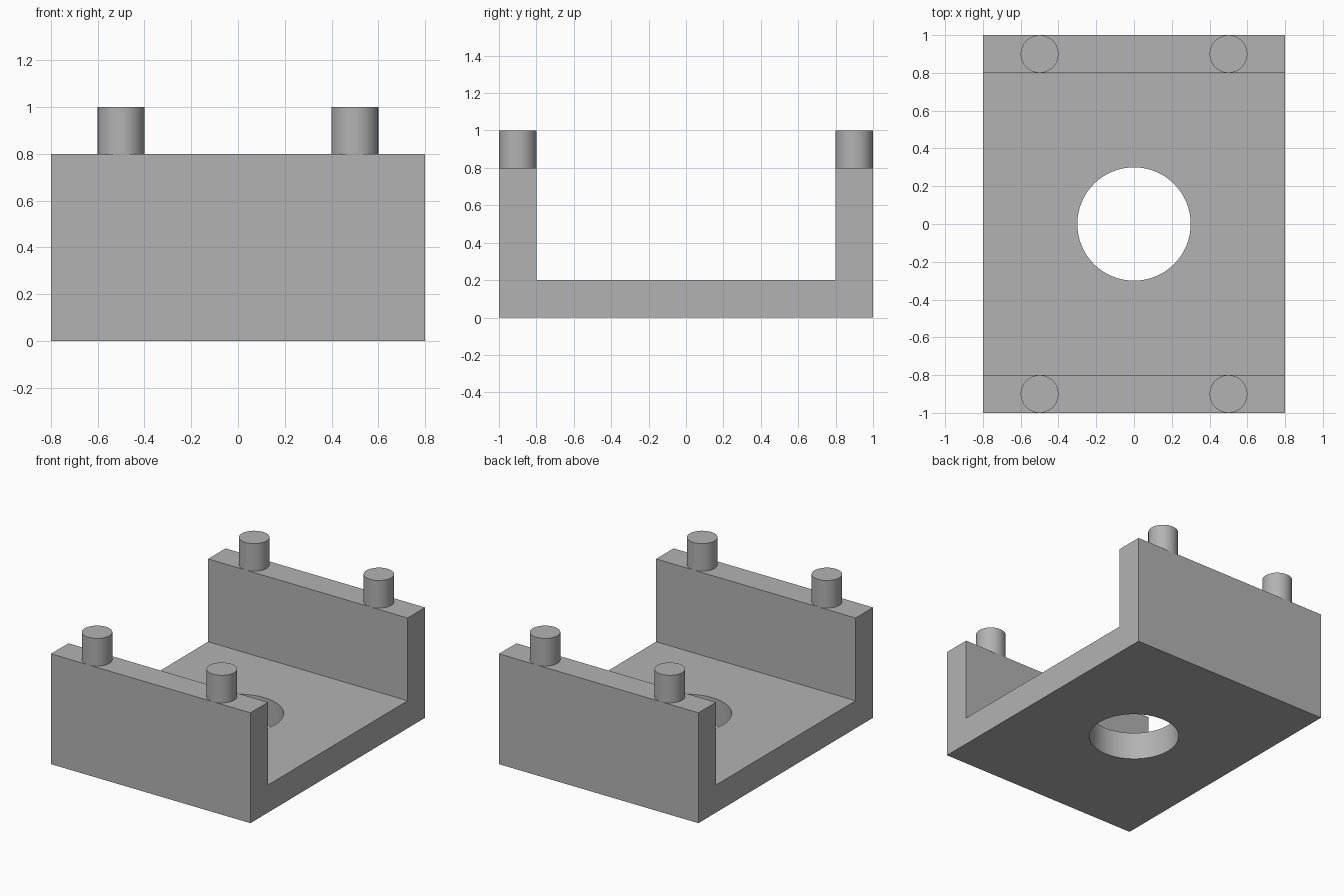
import bpy
import bmesh
from math import radians

default_cube = bpy.data.objects.get("Cube")
if default_cube:
    bpy.data.objects.remove(default_cube, do_unlink=True)

HALF_X, HALF_Y = 0.8, 1.0
WALL, WALL_TOP = 0.2, 0.8
INNER_Y = HALF_Y - WALL
PEG_RADIUS, PEG_HEIGHT = 0.1, 0.2
HOLE_RADIUS = 0.3

grey = bpy.data.materials.new("plain_grey")
grey.use_nodes = True
colour = (0.45, 0.45, 0.45, 1)
grey.diffuse_color = colour
grey.node_tree.nodes["Principled BSDF"].inputs["Base Color"].default_value = colour


def activate(obj):
    bpy.ops.object.select_all(action="DESELECT")
    obj.select_set(True)
    bpy.context.view_layer.objects.active = obj


def smooth(obj):
    activate(obj)
    bpy.ops.object.shade_smooth_by_angle(angle=radians(30))


def cylinder(name, radius, depth, location):
    bpy.ops.mesh.primitive_cylinder_add(
        vertices=64, radius=radius, depth=depth, location=location)
    obj = bpy.context.object
    obj.name = name
    obj.data.materials.append(grey)
    return obj


# U-shaped channel: a side profile extruded across the width
profile = [(-HALF_Y, 0), (HALF_Y, 0), (HALF_Y, WALL_TOP), (INNER_Y, WALL_TOP),
           (INNER_Y, WALL), (-INNER_Y, WALL), (-INNER_Y, WALL_TOP), (-HALF_Y, WALL_TOP)]
bm = bmesh.new()
side = bm.faces.new([bm.verts.new((-HALF_X, y, z)) for y, z in profile])
extruded = bmesh.ops.extrude_face_region(bm, geom=[side])["geom"]
bmesh.ops.translate(bm, vec=(2 * HALF_X, 0, 0),
                    verts=[v for v in extruded if isinstance(v, bmesh.types.BMVert)])
bmesh.ops.recalc_face_normals(bm, faces=bm.faces)
mesh = bpy.data.meshes.new("channel_base")
bm.to_mesh(mesh)
bm.free()
channel = bpy.data.objects.new("channel_base", mesh)
bpy.context.collection.objects.link(channel)
mesh.materials.append(grey)

# Round hole through the floor
cutter = cylinder("hole_cutter", HOLE_RADIUS, 3 * WALL, (0, 0, WALL / 2))
cutter.hide_render = True
hole = channel.modifiers.new("floor_hole", "BOOLEAN")
hole.operation = "DIFFERENCE"
hole.solver = "EXACT"
hole.object = cutter
activate(channel)
bpy.ops.object.modifier_apply(modifier=hole.name)
bpy.data.objects.remove(cutter, do_unlink=True)
smooth(channel)

# Four pegs standing on the wall tops
for y, end in ((-0.9, "front"), (0.9, "back")):
    for x, hand in ((-0.5, "right"), (0.5, "left")):
        peg = cylinder(f"{end}_{hand}_peg", PEG_RADIUS, PEG_HEIGHT,
                       (x, y, WALL_TOP + PEG_HEIGHT / 2))
        smooth(peg)
